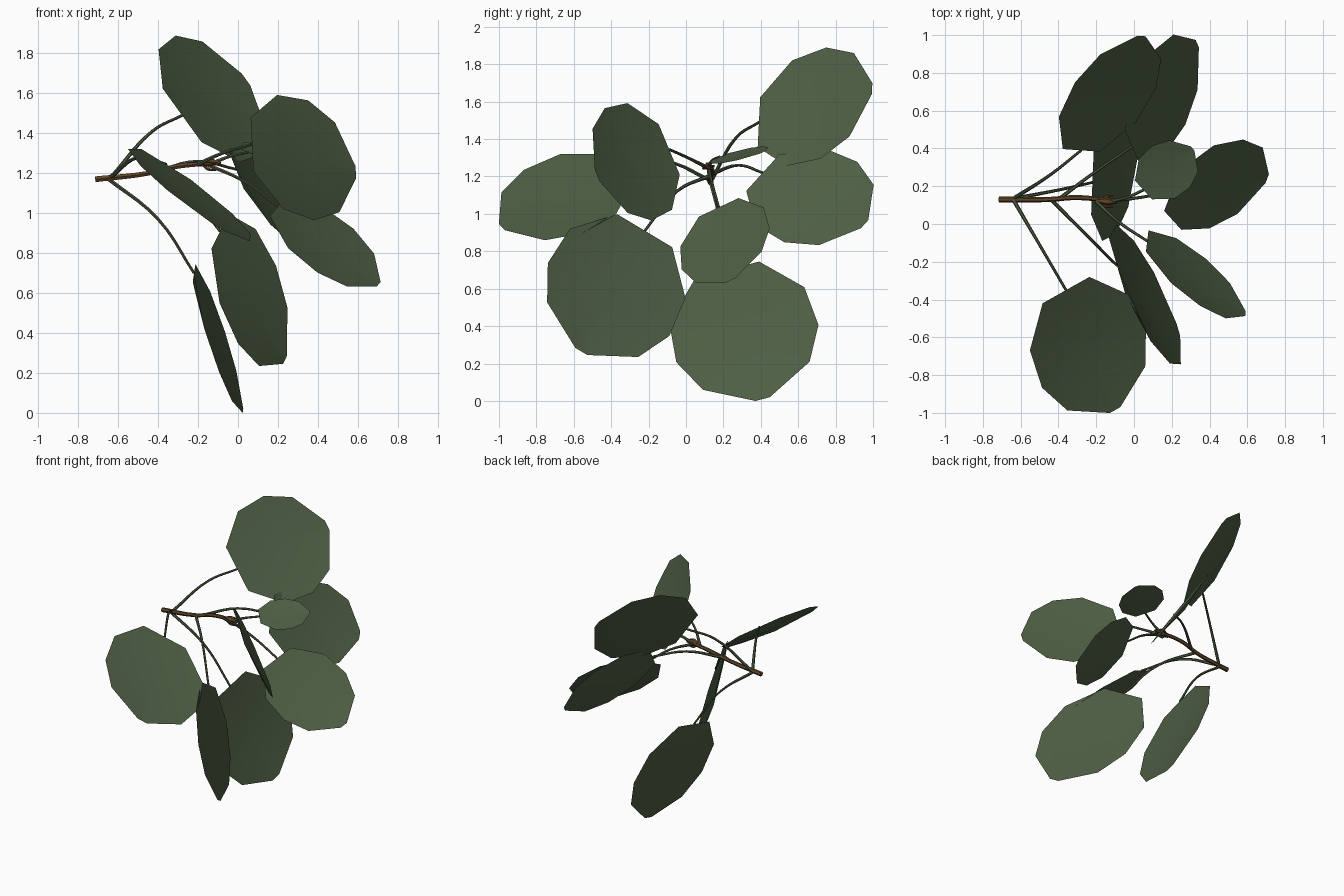
import bpy, bmesh
from mathutils import Vector as V

if "Cube" in bpy.data.objects:
    bpy.data.objects.remove(bpy.data.objects["Cube"])


def material(name, rgb):
    m = bpy.data.materials.new(name)
    m.diffuse_color = (*rgb, 1)
    m.use_nodes = True
    m.node_tree.nodes["Principled BSDF"].inputs["Base Color"].default_value = m.diffuse_color
    return m


LEAF = material("leaf green", (0.077, 0.113, 0.058))
STALK = material("stalk green", (0.075, 0.105, 0.055))
BARK = material("bark brown", (0.115, 0.06, 0.02))

# half outline of a round blunt leaf: (along midrib, share of half width)
EDGE = [(0.0, 0.45), (0.27, 0.95), (0.57, 1.0), (0.82, 0.75), (1.0, 0.1)]
RIB = [(0.0, 0.0), (0.3, 1.0), (0.62, 1.0), (1.0, 0.0)]   # (along, sag)


def leaf(name, base, tip, side):
    base, tip, side = V(base), V(tip), V(side)
    axis = tip - base
    up = axis.cross(side).normalized()
    if up.z < 0:
        up = -up
    bm = bmesh.new()
    rib = [bm.verts.new(base + axis * u - up * (0.04 * axis.length * k)) for u, k in RIB]
    for sgn in (1, -1):
        e = [bm.verts.new(base + axis * u + side * (v * sgn)) for u, v in EDGE]
        for f in ([rib[0], e[0], e[1], rib[1]], [rib[1], e[1], e[2], rib[2]],
                  [rib[2], e[2], e[3]], [rib[2], e[3], e[4], rib[3]]):
            bm.faces.new(f)
    bmesh.ops.recalc_face_normals(bm, faces=bm.faces)
    for f in bm.faces:
        f.smooth = True
    me = bpy.data.meshes.new(name)
    bm.to_mesh(me)
    bm.free()
    me.materials.append(LEAF)
    bpy.context.collection.objects.link(bpy.data.objects.new(name, me))


def tube(name, pts, radii, depth, mat):
    cu = bpy.data.curves.new(name, "CURVE")
    cu.dimensions = "3D"
    cu.bevel_depth = depth
    cu.bevel_resolution = 1
    cu.resolution_u = 5
    cu.use_fill_caps = True
    sp = cu.splines.new("BEZIER")
    sp.bezier_points.add(len(pts) - 1)
    for p, co, r in zip(sp.bezier_points, pts, radii):
        p.co, p.radius = co, r
        p.handle_left_type = p.handle_right_type = "AUTO"
    cu.materials.append(mat)
    ob = bpy.data.objects.new(name, cu)
    bpy.context.collection.objects.link(ob)
    bpy.ops.object.select_all(action="DESELECT")
    ob.select_set(True)
    bpy.context.view_layer.objects.active = ob
    bpy.ops.object.convert(target="MESH")
    bpy.ops.object.shade_smooth_by_angle()


# leaves: base, tip, half-width vector, stalk start, stalk middle
LEAVES = {
    "upper_back": ((-.28, .39, 1.49), (.04, .995, 1.67), (-.215, .015, .297), (-.63, .14, 1.185), (-.43, .27, 1.41)),
    "back": ((-.01, .41, 1.22), (.335, .955, .945), (-.085, .195, .215), (-.4, .13, 1.21), (-.2, .28, 1.26)),
    "small": ((.05, .18, 1.305), (.31, .40, 1.325), (-.10, .11, .045), (-.13, .12, 1.25), (-.04, .14, 1.285)),
    "front_right": ((.07, -.09, 1.345), (.59, -.475, 1.205), (-.015, -.125, .30), (-.2, .12, 1.245), (-.08, .01, 1.30)),
    "right": ((.20, .175, 1.035), (.705, .24, .645), (.09, .235, .11), (-.17, .12, 1.25), (.03, .14, 1.16)),
    "front_low": ((-.09, -.22, .91), (.235, -.56, .265), (.095, -.325, .195), (-.44, .13, 1.205), (-.26, -.05, 1.12)),
    "lowest": ((-.22, .22, .70), (.025, .41, .01), (.015, .38, .1), (-.66, .13, 1.18), (-.4, .18, .97)),
    "front_left": ((-.36, -.35, 1.245), (-.1, -.985, .93), (-.275, -.155, .17), (-.64, .13, 1.18), (-.5, -.11, 1.28)),
}
for key, (base, tip, side, start, mid) in LEAVES.items():
    leaf(key + "_leaf", base, tip, side)
    tube(key + "_stalk", [start, mid, base], [1.2, 0.9, 0.8], 0.009, STALK)

# woody twig with a swollen bud and small scales at its end
tube("twig", [(-.715, .13, 1.17), (-.45, .13, 1.2), (-.3, .14, 1.235), (-.1, .12, 1.25)],
     [1.1, 0.9, 0.9, 0.8], 0.015, BARK)
tube("end_bud", [(-.2, .125, 1.245), (-.145, .12, 1.257), (-.085, .115, 1.25)],
     [0.5, 1.1, 0.3], 0.02, BARK)
for i, (dy, dz) in enumerate([(.03, .012), (-.03, .0), (.0, -.03)]):
    tube(f"bud_scale_{i}", [(-.18, .12, 1.245), (-.15, .12 + dy * .8, 1.245 + dz * .8),
                            (-.11, .12 + dy, 1.245 + dz)], [0.6, 1, 0.3], 0.009, BARK)
